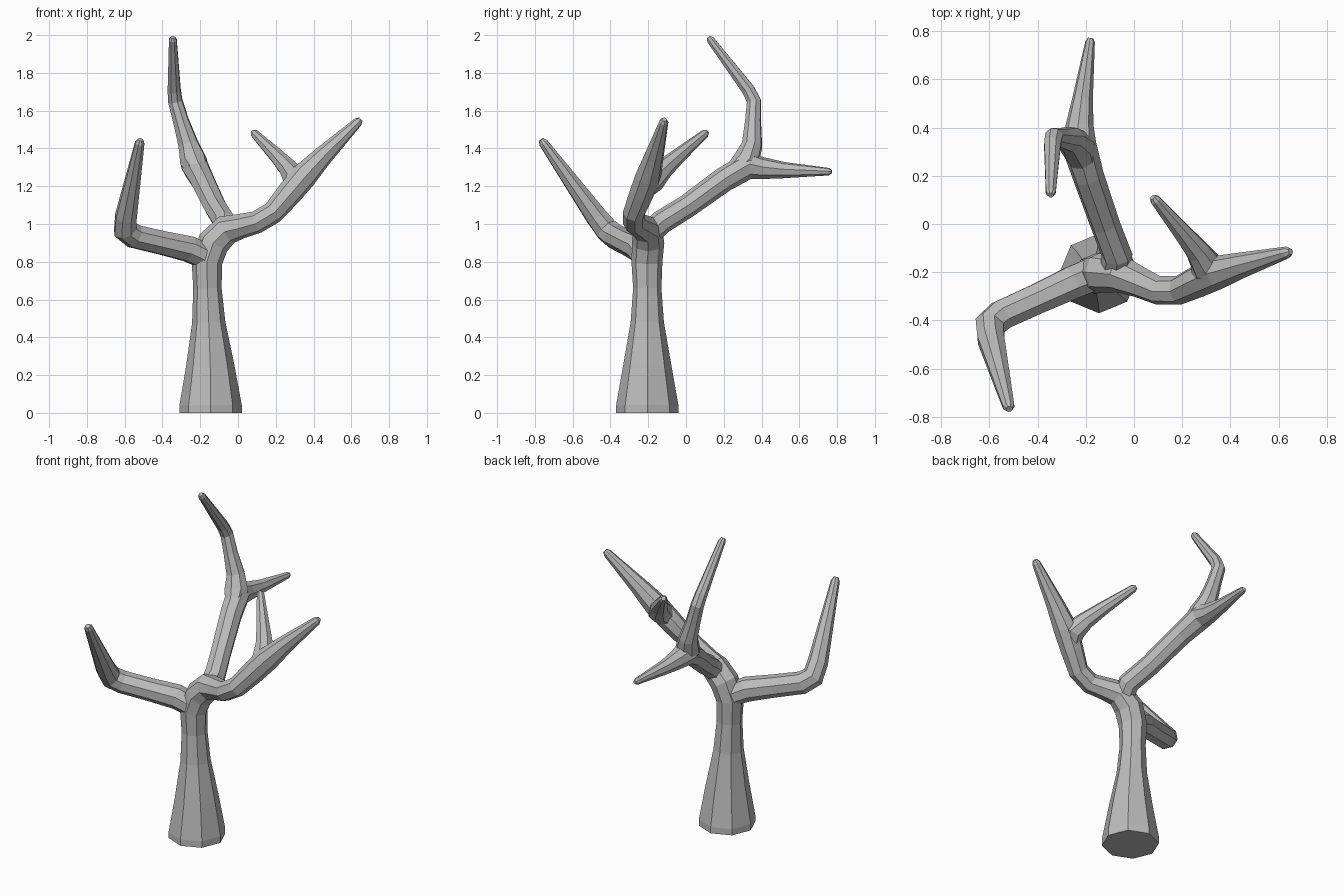
import bpy, bmesh, math
from mathutils import Vector

cube = bpy.data.objects.get("Cube")
if cube:
    bpy.data.objects.remove(cube, do_unlink=True)

SIDES = 8

grey = bpy.data.materials.new("plain_grey")
grey.use_nodes = True
GREY = (0.5, 0.5, 0.5, 1)
grey.diffuse_color = GREY
grey.node_tree.nodes["Principled BSDF"].inputs["Base Color"].default_value = GREY


def limb(name, path, tip=True):
    """Sweep an octagon along (x, y, z, radius) points, with a blunt rounded tip."""
    pts = [Vector(p[:3]) for p in path]
    radii = [p[3] for p in path]
    if tip:
        end = (pts[-1] - pts[-2]).normalized()
        pts.append(pts[-1] + end * radii[-1] * 0.8)
        radii.append(radii[-1] * 0.55)
    bm = bmesh.new()
    rings, last, side = [], None, None
    for i, (p, r) in enumerate(zip(pts, radii)):
        before = (p - pts[i - 1]).normalized() if i else Vector()
        after = (pts[i + 1] - p).normalized() if i + 1 < len(pts) else Vector()
        tangent = (before + after).normalized()
        if last is None:
            ref = Vector((1, 0, 0))
            side = (ref - tangent * ref.dot(tangent)).normalized()
        else:
            side = last.rotation_difference(tangent) @ side
        last = tangent
        up = tangent.cross(side)
        ring = []
        for k in range(SIDES):
            a = 2 * math.pi * k / SIDES
            ring.append(bm.verts.new(p + (side * math.cos(a) + up * math.sin(a)) * r))
        rings.append(ring)
    for lo, hi in zip(rings, rings[1:]):
        for k in range(SIDES):
            n = (k + 1) % SIDES
            bm.faces.new((lo[k], lo[n], hi[n], hi[k]))
    bm.faces.new(rings[0][::-1])
    bm.faces.new(rings[-1])
    bmesh.ops.recalc_face_normals(bm, faces=bm.faces)
    mesh = bpy.data.meshes.new(name)
    bm.to_mesh(mesh)
    bm.free()
    mesh.materials.append(grey)
    obj = bpy.data.objects.new(name, mesh)
    bpy.context.collection.objects.link(obj)
    return obj


# Flared trunk that bends over into the left branch
tree = limb("bare_tree", [
    (-.145, -.205, 0, .165), (-.145, -.205, .04, .165), (-.147, -.205, .25, .128),
    (-.155, -.205, .48, .088), (-.162, -.205, .66, .075), (-.165, -.207, .8, .082),
    (-.13, -.2, .9, .085), (-.06, -.205, .97, .08), (.02, -.24, .99, .066),
    (.1, -.275, 1.01, .06), (.185, -.275, 1.06, .06), (.27, -.235, 1.16, .068),
    (.35, -.2, 1.255, .07), (.45, -.17, 1.36, .053), (.635, -.118, 1.54, .025)])

branches = [
    # Right branch with its raised elbow
    limb("right_branch", [
        (-.16, -.205, .74, .05), (-.185, -.215, .83, .075), (-.26, -.245, .868, .073),
        (-.4, -.31, .9, .067), (-.55, -.378, .935, .067), (-.597, -.42, .97, .066),
        (-.593, -.475, 1.04, .06), (-.52, -.755, 1.43, .026)]),
    # Back branch running out to its level twig
    limb("back_branch", [
        (-.085, -.21, .93, .06), (-.07, -.13, 1.01, .064), (-.12, 0, 1.09, .062),
        (-.19, .2, 1.235, .066), (-.23, .33, 1.31, .074), (-.225, .41, 1.295, .058),
        (-.213, .52, 1.285, .043), (-.182, .755, 1.277, .02)]),
    # Upright twig on the back branch
    limb("upright_twig", [
        (-.2, .24, 1.26, .05), (-.235, .32, 1.33, .074), (-.262, .35, 1.42, .056),
        (-.3, .355, 1.54, .044), (-.332, .36, 1.65, .04), (-.338, .33, 1.71, .037),
        (-.345, .13, 1.975, .022)]),
    # Inner twig on the left branch
    limb("inner_twig", [
        (.28, -.23, 1.17, .05), (.31, -.18, 1.235, .072), (.265, -.115, 1.295, .052),
        (.2, -.035, 1.365, .04), (.088, .1, 1.478, .023)]),
]

# Fuse the limbs into one surface
bpy.context.view_layer.objects.active = tree
for branch in branches:
    fuse = tree.modifiers.new("fuse", "BOOLEAN")
    fuse.operation = "UNION"
    fuse.solver = "EXACT"
    fuse.object = branch
    bpy.ops.object.modifier_apply(modifier=fuse.name)
    bpy.data.objects.remove(branch, do_unlink=True)
